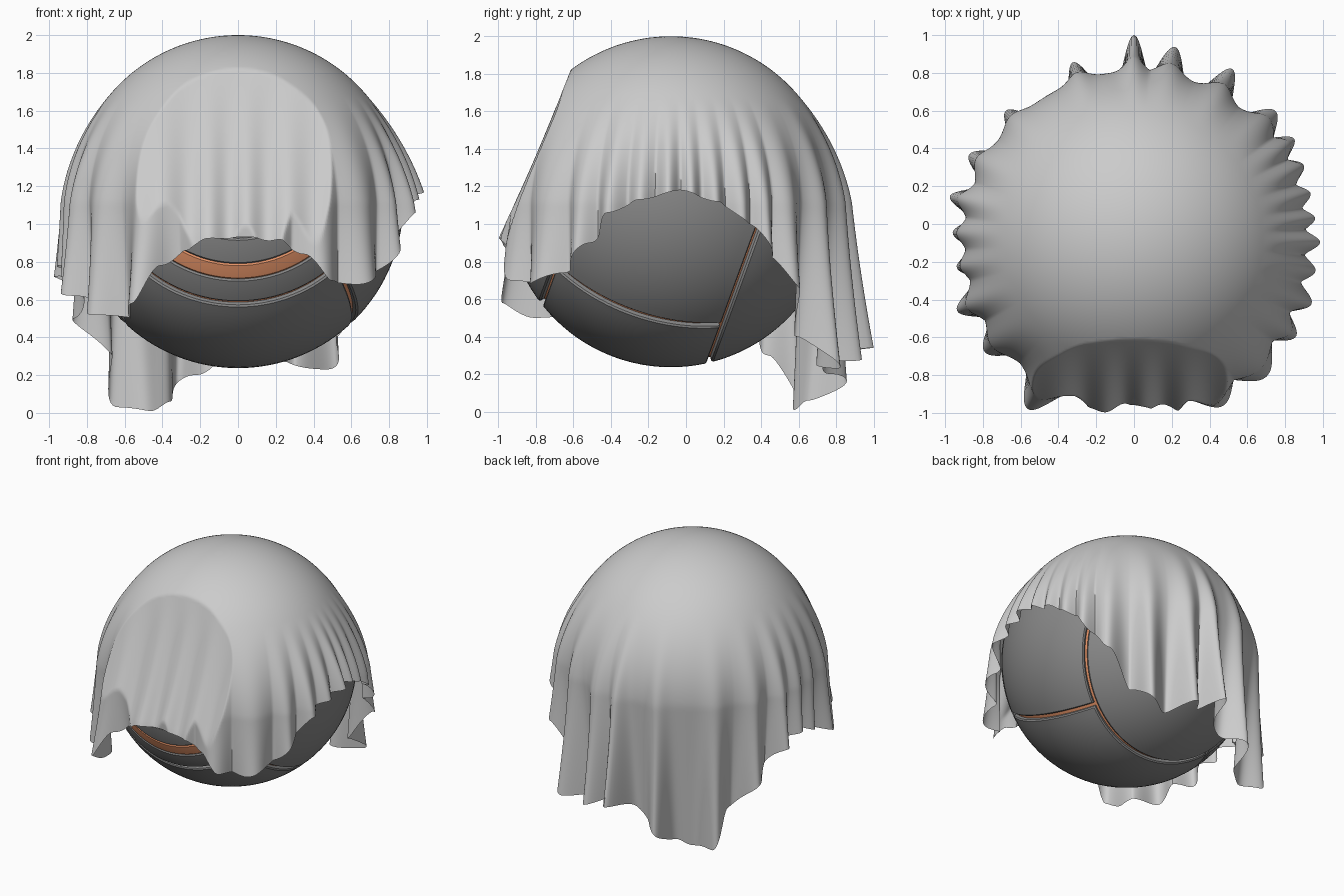
import bpy, bmesh
from math import sin, cos, pi, radians, degrees, acos, exp, sqrt, atan2
from mathutils import Vector, Matrix

if "Cube" in bpy.data.objects:
    bpy.data.objects.remove(bpy.data.objects["Cube"])

C = Vector((0, -0.08, 1.112))          # ball centre
R = 0.875                              # ball radius
RC = 0.888                             # cloth radius
BALL = Matrix.Translation(C) @ Matrix.Rotation(radians(70), 4, 'X')
N = Vector((0, -sin(radians(70)), cos(radians(70))))   # axis of the front opening


def material(name, rgb):
    m = bpy.data.materials.new(name)
    m.diffuse_color = (*rgb, 1)
    m.use_nodes = True
    m.node_tree.nodes["Principled BSDF"].inputs["Base Color"].default_value = m.diffuse_color
    return m


DARK = material("dark_grey", (0.25, 0.25, 0.25))
ORANGE = material("orange", (0.8, 0.3, 0.14))


def grid_object(name, rows, closed, mat=None, angle=35):
    """Skin a list of equally long point rows."""
    bm = bmesh.new()
    vs = [[bm.verts.new(p) for p in row] for row in rows]
    n = len(rows[0])
    for a, b in zip(vs, vs[1:]):
        for j in range(n if closed else n - 1):
            k = (j + 1) % n
            bm.faces.new((a[j], b[j], b[k], a[k]))
    bmesh.ops.remove_doubles(bm, verts=bm.verts, dist=1e-5)
    bmesh.ops.recalc_face_normals(bm, faces=bm.faces)
    me = bpy.data.meshes.new(name)
    bm.to_mesh(me)
    bm.free()
    ob = bpy.data.objects.new(name, me)
    bpy.context.collection.objects.link(ob)
    if mat:
        me.materials.append(mat)
    bpy.ops.object.select_all(action='DESELECT')
    ob.select_set(True)
    bpy.context.view_layer.objects.active = ob
    bpy.ops.object.shade_smooth_by_angle(angle=radians(angle))
    return ob


def steps(a, b, n):
    return [a + (b - a) * i / n for i in range(n + 1)]


def panel(name, a0, a1, z0, z1, mat, radius=R, drop=0.05, n=20):
    """Sphere patch with bevelled borders folded inwards; angles in degrees."""
    closed = z1 - z0 >= 360
    bev, lip = 0.6, 0.008

    def line(lo, hi, k, folded):
        core = [(v, 0) for v in steps(lo + bev * folded, hi - bev * folded, k)]
        if not folded:
            return core
        return [(lo, drop), (lo, lip)] + core + [(hi, lip), (hi, drop)]
    az = line(z0, z1, 96 if closed else 30, not closed)
    if closed:
        az = az[:-1]
    rows = []
    for a, da in line(a0, a1, n, True):
        row = []
        for z, dz in az:
            r, t, p = radius - max(da, dz), radians(a), radians(z)
            row.append(BALL @ Vector((r * sin(t) * cos(p), r * sin(t) * sin(p), r * cos(t))))
        rows.append(row)
    return grid_object(name, rows, closed, mat)


def lathe(name, profile, mat):
    rows = [[BALL @ Vector((r * cos(p), r * sin(p), d)) for p in steps(0, 2 * pi, 96)[:-1]]
            for r, d in profile]
    return grid_object(name, rows, True, mat)


# ball shell: front collar with coloured band, four side panels, back cap
panel("front_collar", 47.7, 56.9, 0, 360, DARK, n=8)
panel("collar_band", 41.8, 47.7, 0, 360, ORANGE, radius=R - 0.002, n=6)
panel("front_rim", 32.5, 41.8, 0, 360, DARK, n=8)
for i in range(4):
    panel(f"side_panel_{i + 1}", 58.5, 122.7, 46 + 90 * i, 134 + 90 * i, DARK)
panel("back_cap", 124.3, 180, 0, 360, DARK, n=24)

# coloured core seen through the seams, and the recess in the front
lathe("seam_core", [((R - .03) * sin(radians(a)), (R - .03) * cos(radians(a)))
                    for a in steps(42, 178, 48)], ORANGE)
lathe("front_recess", [(.465, .735), (.45, .71), (.42, .67), (.41, .62), (.40, .5),
                       (.34, .36), (.22, .28), (.1, .25), (.001, .245)], DARK)

# hem height of the cloth by azimuth
HEM = [(-180, .78), (-170, .72), (-155, .62), (-142, .52), (-128, .50), (-122, .58),
       (-116, .78), (-108, .86), (-100, .93), (-90, .93), (-78, .93), (-68, .84),
       (-60, .70), (-50, .68), (-38, .74), (-27, .90), (-20, 1.06), (-10, 1.13),
       (3, 1.18), (15, 1.12), (27, 1.0), (35, .83), (43, .66), (52, .40), (62, .23),
       (75, .27), (90, .34), (105, .20), (116, .06), (125, .01), (133, .03),
       (142, .30), (155, .50), (167, .72), (180, .78)]
# fold ridges: azimuth, reach at the hem, width
FOLDS = [(90, 1.08, 3), (78, 1.04, 4), (60, 1.04, 4), (42, 1.01, 4.5), (32, 1.0, 3.2),
         (23.5, .98, 3), (14.5, .965, 2.6), (6.6, .965, 2.4), (-1, .985, 2.6), (-10, .975, 3),
         (-20, 1.0, 3.5), (-31, 1.0, 4), (-46, 1.01, 7), (-62, 1.0, 6), (-78, .95, 5),
         (-101, .95, 5), (-122, 1.06, 5), (-143, .99, 5), (-158, 1.01, 4), (-171, .95, 3),
         (178, .96, 3), (167, 1.0, 3.2), (153, .98, 4), (135, .96, 4), (109, .99, 3.5)]


def hem_height(a):
    for (a0, h0), (a1, h1) in zip(HEM, HEM[1:]):
        if a <= a1:
            f = (a - a0) / (a1 - a0)
            return h0 + (h1 - h0) * f * f * (3 - 2 * f)
    return HEM[-1][1]


def base_radius(z):
    dz = z - C.z
    return sqrt(max(0, RC * RC - dz * dz)) if dz > 0 else RC + 0.08 * dz


def cloth_point(a, s):
    """s runs from the crown (0) to the hem (1) at azimuth a."""
    hem = hem_height(a)
    quarter = RC * pi / 2
    length = quarter + C.z - hem if hem < C.z else RC * acos((hem - C.z) / RC)
    l = s * length
    z = C.z + RC * cos(l / RC) if l < quarter else C.z - (l - quarter)
    r = base_radius(z) if l >= quarter else RC * sin(l / RC)
    start = 1.68
    t = max(0, (start - z) / (start - hem)) ** 1.4
    reach = 0
    for fa, fr, w in FOLDS:
        d = (a - fa + 180) % 360 - 180
        reach = max(reach, (fr - base_radius(hem)) * exp(-(d / w) ** 2 / 1.6))
    r += reach * t
    p = Vector((r * cos(radians(a)), r * sin(radians(a)), z - C.z))
    # stretched flat over the front opening, with soft vertical ripples
    u = p.dot(N)
    fall = min(1, max(0, (1.8 - z) / 0.85))
    ripple = 0.022 * sin(24 * p.x + 1.5 * sin(5 * p.x)) * fall
    limit = 0.745 + 0.03 * fall * fall + ripple
    if u > limit:
        p -= N * (u - limit)
    return p + C


# draped cloth
AZ = steps(-180, 180, 540)[:-1]
grid_object("draped_cloth", [[cloth_point(a, s) for a in AZ] for s in steps(0, 1, 80)],
            True, angle=60)
